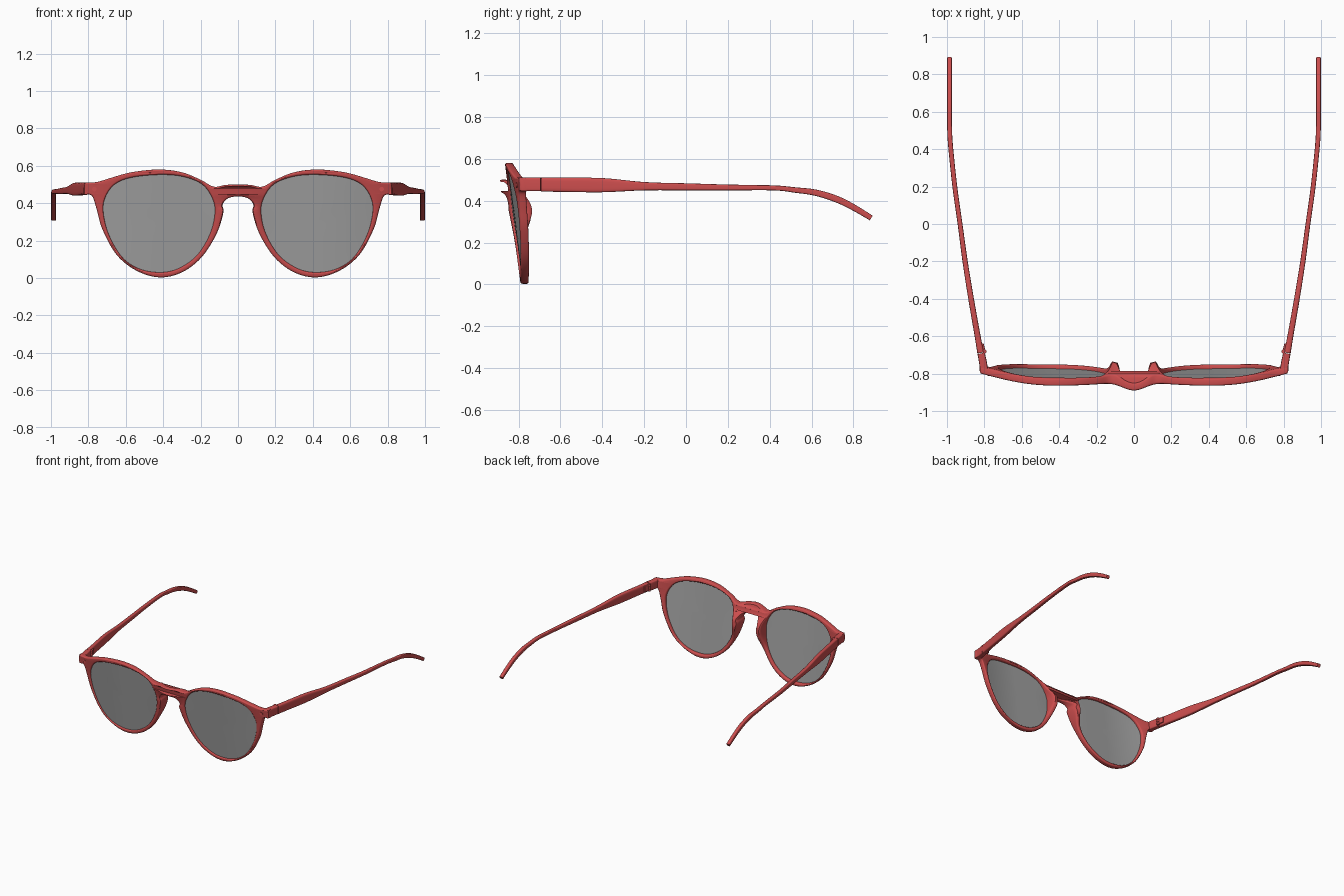
import bpy, bmesh
from math import exp, cos, sin, tau, copysign
from mathutils import Vector

if "Cube" in bpy.data.objects:
    bpy.data.objects.remove(bpy.data.objects["Cube"])

THICK, BEVEL = 0.04, 0.009


def material(name, color):
    m = bpy.data.materials.new(name)
    m.diffuse_color = color
    m.use_nodes = True
    m.node_tree.nodes["Principled BSDF"].inputs["Base Color"].default_value = m.diffuse_color
    return m


RED = material("red_plastic", (0.60, 0.075, 0.075, 1))
GLASS = material("tinted_glass", (0.36, 0.36, 0.36, 0.8))


def smooth(pts, n=6, closed=True):
    """Catmull-Rom resampling of points of any dimension."""
    out, c = [], len(pts)
    for i in range(c if closed else c - 1):
        if closed:
            a, b, d, e = (pts[(i + k) % c] for k in (-1, 0, 1, 2))
        else:
            a, b, d, e = (pts[min(max(i + k, 0), c - 1)] for k in (-1, 0, 1, 2))
        for s in range(n):
            t = s / n
            out.append([0.5 * (2 * q + (r - p) * t + (2 * p - 5 * q + 4 * r - u) * t * t
                               + (3 * q - p - 3 * r + u) * t ** 3)
                        for p, q, r, u in zip(a, b, d, e)])
    return out if closed else out + [list(pts[-1])]


def front_y(x, z):
    """Front surface: leaning forward, wrapping at the sides, bumped at the bridge."""
    x = abs(x)
    return -0.79 - 0.13 * z + 0.35 * max(0, x - 0.42) ** 2 - 0.036 * exp(-(x / 0.08) ** 2)


def finish(obj, mat, angle=0.7, mirror=False):
    obj.data.materials.clear()
    obj.data.materials.append(mat)
    if mirror:
        obj.modifiers.new("mirror", 'MIRROR')
    bpy.ops.object.select_all(action='DESELECT')
    obj.select_set(True)
    bpy.context.view_layer.objects.active = obj
    bpy.ops.object.shade_smooth_by_angle(angle=angle)
    return obj


def from_bmesh(name, bm, mat, mirror=True):
    bmesh.ops.recalc_face_normals(bm, faces=bm.faces)
    me = bpy.data.meshes.new(name)
    bm.to_mesh(me)
    bm.free()
    obj = bpy.data.objects.new(name, me)
    bpy.context.collection.objects.link(obj)
    return finish(obj, mat, mirror=mirror)


def loft(name, sections, n=5, sides=20, power=0.45):
    """Rounded-box sweep through (x, y, z, half width, half height) sections."""
    secs = smooth(sections, n, closed=False)
    bm, rings = bmesh.new(), []
    for i, (x, y, z, w, h) in enumerate(secs):
        tan = Vector(secs[min(i + 1, len(secs) - 1)][:3]) - Vector(secs[max(i - 1, 0)][:3])
        side = tan.cross(Vector((0, 0, 1))).normalized()
        up = side.cross(tan).normalized()
        ring = []
        for k in range(sides):
            c, s = cos(tau * (k + .5) / sides), sin(tau * (k + .5) / sides)
            u, v = copysign(abs(c) ** power, c), copysign(abs(s) ** power, s)
            ring.append(bm.verts.new(Vector((x, y, z)) + side * u * w + up * v * h))
        rings.append(ring)
    for a, b in zip(rings, rings[1:]):
        for k in range(sides):
            j = (k + 1) % sides
            bm.faces.new((a[k], a[j], b[j], b[k]))
    bm.faces.new(rings[0])
    bm.faces.new(rings[-1])
    return from_bmesh(name, bm, RED)


def cylinder(name, loc, axis, r, length):
    bm = bmesh.new()
    bmesh.ops.create_cone(bm, cap_ends=True, segments=16, radius1=r, radius2=r, depth=length)
    rot = Vector((0, 0, 1)).rotation_difference(Vector(axis))
    for v in bm.verts:
        v.co = rot @ v.co + Vector(loc)
    return from_bmesh(name, bm, RED)


# Outlines of the frame (right half, bridge top to bridge bottom) and the lens
half = [(0, .50), (.07, .497), (.13, .488), (.20, .525), (.30, .565), (.425, .58), (.57, .565),
        (.68, .535), (.755, .513), (.815, .511), (.823, .503), (.825, .452), (.817, .445),
        (.78, .438), (.755, .365), (.725, .26), (.65, .125), (.545, .04), (.42, .003),
        (.30, .03), (.195, .11), (.115, .235), (.078, .35), (.083, .39), (.055, .425), (0, .436)]
outline = smooth(half + [(-x, z) for x, z in half[-2:0:-1]])
lens = smooth([(.125, .35), (.14, .43), (.195, .503), (.30, .543), (.425, .552), (.57, .537),
               (.66, .50), (.71, .43), (.72, .35), (.69, .23), (.62, .112), (.53, .05),
               (.42, .03), (.32, .05), (.22, .12), (.15, .235)])

# Front frame: filled outline with two lens holes, then shaped in depth
cu = bpy.data.curves.new("front_frame", 'CURVE')
cu.dimensions, cu.fill_mode = '2D', 'BOTH'
cu.extrude, cu.bevel_depth = THICK / 2 - BEVEL, BEVEL
cu.bevel_resolution, cu.offset = 2, -BEVEL
for loop in (outline, lens, [(-x, z) for x, z in reversed(lens)]):
    sp = cu.splines.new('POLY')
    sp.points.add(len(loop) - 1)
    for p, (x, z) in zip(sp.points, loop):
        p.co = (x, z, 0, 1)
    sp.use_cyclic_u = True
frame = bpy.data.objects.new("front_frame", cu)
bpy.context.collection.objects.link(frame)
bpy.context.view_layer.objects.active = frame
frame.select_set(True)
bpy.ops.object.convert(target='MESH')
frame = bpy.context.view_layer.objects.active
bm = bmesh.new()
bm.from_mesh(frame.data)
bmesh.ops.remove_doubles(bm, verts=bm.verts, dist=0.0003)
for v in bm.verts:
    x, z, d = v.co
    ax = abs(x)
    # nose pads swell out of the back of the rim
    pad = 0.07 * exp(-((z - .36) / .11) ** 2) * exp(-((ax - .10) / (.04 if ax < .1 else .06)) ** 2)
    back = (d + THICK / 2) / THICK
    v.co = (x, front_y(x, z) + THICK / 2 + d + pad * back, z)
bmesh.ops.recalc_face_normals(bm, faces=bm.faces)
bm.to_mesh(frame.data)
bm.free()
finish(frame, RED)

# Lenses: concentric rings following the curve of the front
bm = bmesh.new()
cx, cz, count = 0.42, 0.30, len(lens)
edges = []
for depth in (0.010, 0.020):
    def vert(x, z):
        return bm.verts.new((x, front_y(x, z) + depth, z))
    rings = [[vert(cx + (x - cx) * f, cz + (z - cz) * f) for x, z in lens]
             for f in (1.005, .8, .6, .4, .2)]
    centre = vert(cx, cz)
    for k in range(count):
        j = (k + 1) % count
        for a, b in zip(rings, rings[1:]):
            bm.faces.new((a[k], a[j], b[j], b[k]))
        bm.faces.new((rings[-1][k], rings[-1][j], centre))
    edges.append(rings[0])
for k in range(count):
    j = (k + 1) % count
    bm.faces.new((edges[0][k], edges[0][j], edges[1][j], edges[1][k]))
from_bmesh("lens", bm, GLASS)

# End pieces turning back from the frame corners
loft("end_piece", [(.801, -.795, .478, .021, .033), (.806, -.75, .478, .021, .033),
                   (.817, -.692, .478, .020, .033)], power=0.3)

# Temples with drooping ear tips
loft("temple", [(.820, -.689, .477, .018, .034), (.836, -.60, .476, .016, .034),
                (.871, -.40, .474, .015, .034), (.903, -.20, .469, .014, .020),
                (.930, 0, .466, .013, .017), (.958, .20, .463, .013, .014),
                (.981, .42, .461, .013, .012), (.986, .52, .451, .013, .013),
                (.986, .62, .438, .013, .015), (.986, .72, .407, .013, .016),
                (.986, .80, .368, .013, .015), (.986, .885, .317, .013, .013)])

# Hinges and front rivets
for z in (.458, .478, .498):
    cylinder("hinge_knuckle", (.799, -.682, z), (0, 0, 1), .011, .016)
loft("hinge_plate", [(.800, -.69, .478, .008, .022), (.812, -.64, .478, .008, .022)], n=1, power=0.2)
cylinder("rivet", (.768, front_y(.768, .475) + .002, .475), (0, 1, 0), .012, .008)
